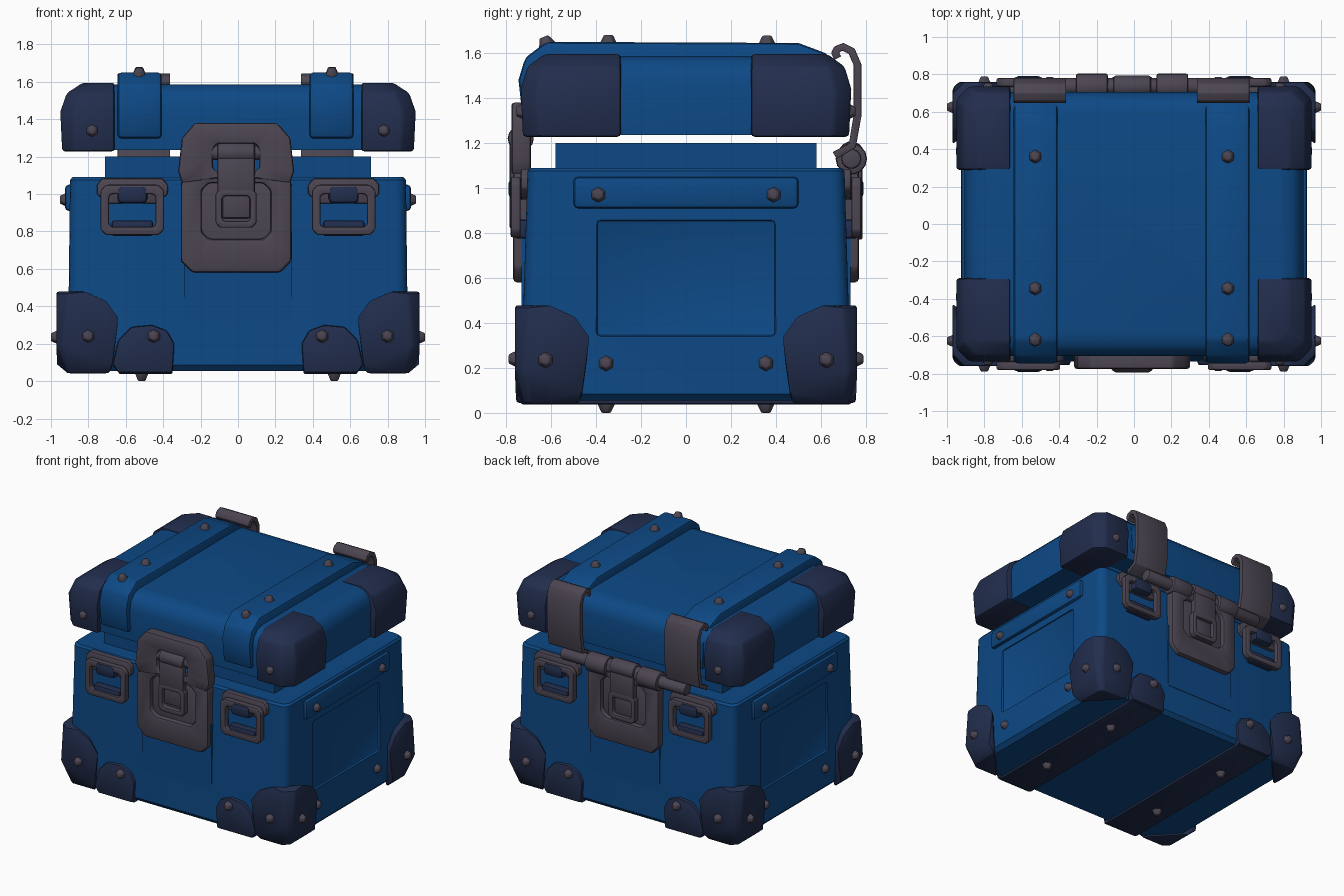
import bpy, bmesh, math
from mathutils import Vector, Matrix

if "Cube" in bpy.data.objects:
    bpy.data.objects.remove(bpy.data.objects["Cube"], do_unlink=True)


def material(name, rgb):
    m = bpy.data.materials.new(name)
    m.use_nodes = True
    m.diffuse_color = (*rgb, 1)
    m.node_tree.nodes["Principled BSDF"].inputs["Base Color"].default_value = (*rgb, 1)
    return m


BLUE = material("blue shell", (0.004, 0.066, 0.235))
NAVY = material("navy guard", (0.016, 0.027, 0.075))
GREY = material("grey metal", (0.072, 0.060, 0.084))


def finish(name, bm, mat, bevel=0.0, mirror="", dx=0.0, cutter=None):
    """Turn a bmesh into a finished object, with optional bevel, cut and mirror."""
    bmesh.ops.recalc_face_normals(bm, faces=bm.faces)
    me = bpy.data.meshes.new(name)
    bm.to_mesh(me)
    bm.free()
    me.materials.append(mat)
    ob = bpy.data.objects.new(name, me)
    bpy.context.collection.objects.link(ob)
    ob.location.x = dx
    if cutter:
        b = ob.modifiers.new("cut", "BOOLEAN")
        b.object, b.operation, b.solver = cutter, "DIFFERENCE", "EXACT"
    if bevel:
        b = ob.modifiers.new("bevel", "BEVEL")
        b.width, b.segments, b.limit_method = bevel, 2, "ANGLE"
    if mirror:
        m = ob.modifiers.new("mirror", "MIRROR")
        m.use_axis = ["x" in mirror, "y" in mirror, False]
    bpy.ops.object.select_all(action="DESELECT")
    ob.select_set(True)
    bpy.context.view_layer.objects.active = ob
    bpy.ops.object.convert(target="MESH")
    bpy.ops.object.shade_smooth_by_angle(angle=math.radians(35))
    return ob


def on_back(ob, name, dz=0.0):
    c = ob.copy()
    c.name = name
    c.rotation_euler.z = math.pi
    c.location.z += dz
    bpy.context.collection.objects.link(c)


def box(bm, x, y, z):
    m = Matrix.Translation([sum(r) / 2 for r in (x, y, z)])
    m @= Matrix.Diagonal([r[1] - r[0] for r in (x, y, z)] + [1])
    bmesh.ops.create_cube(bm, size=1, matrix=m)


def block(name, mat, x, y, z, bevel=0.015, **kw):
    bm = bmesh.new()
    box(bm, x, y, z)
    return finish(name, bm, mat, bevel, **kw)


def bridge(bm, rings, closed=False):
    n = len(rings[0])
    pairs = list(zip(rings, rings[1:])) + ([(rings[-1], rings[0])] if closed else [])
    for a, b in pairs:
        for i in range(n):
            bm.faces.new((a[i], a[(i + 1) % n], b[(i + 1) % n], b[i]))


def ring(bm, pts, axis, t):
    return [bm.verts.new((t, a, b) if axis == "x" else (a, t, b)) for a, b in pts]


def prism(name, mat, pts, axis, lo, hi, bevel=0.012, **kw):
    bm = bmesh.new()
    a, b = ring(bm, pts, axis, lo), ring(bm, pts, axis, hi)
    bridge(bm, [a, b])
    bm.faces.new(a)
    bm.faces.new(b)
    return finish(name, bm, mat, bevel, **kw)


def frame(name, mat, outer, inner, lo, hi, bevel=0.018, **kw):
    """Open frame lying in the x-z plane."""
    bm = bmesh.new()
    rs = [ring(bm, p, "y", t) for p, t in ((outer, lo), (outer, hi), (inner, hi), (inner, lo))]
    bridge(bm, rs, closed=True)
    return finish(name, bm, mat, bevel, **kw)


def chamfered(hx, z0, z1, c):
    half = [(hx - c, z0), (hx, z0 + c), (hx, z1 - c), (hx - c, z1)]
    return half + [(-x, z) for x, z in reversed(half)]


def shell(name, mat, sections, r, **kw):
    """Rounded box lofted through (z, half width, half depth) sections."""
    bm, rings = bmesh.new(), []
    for z, hx, hy in sections:
        loop = []
        for k in range(4):
            cx, cy = (hx - r) * (1, -1, -1, 1)[k], (hy - r) * (1, 1, -1, -1)[k]
            for i in range(5):
                t = math.pi / 2 * (k + i / 4)
                loop.append(bm.verts.new((cx + r * math.cos(t), cy + r * math.sin(t), z)))
        rings.append(loop)
    bridge(bm, rings)
    bm.faces.new(rings[0])
    bm.faces.new(rings[-1])
    return finish(name, bm, mat, **kw)


def hull(name, mat, pts, bevel, **kw):
    bm = bmesh.new()
    vs = [bm.verts.new(p) for p in pts]
    out = bmesh.ops.convex_hull(bm, input=vs)
    bmesh.ops.delete(bm, geom=list({g for g in out["geom_interior"]}), context="VERTS")
    bmesh.ops.dissolve_limit(bm, angle_limit=math.radians(3), verts=bm.verts, edges=bm.edges)
    return finish(name, bm, mat, bevel, **kw)


def cylinder(bm, x0, x1, y, z, r, n=14):
    m = Matrix.Translation(((x0 + x1) / 2, y, z)) @ Matrix.Rotation(math.pi / 2, 4, "Y")
    bmesh.ops.create_cone(bm, cap_ends=True, segments=n, radius1=r, radius2=r, depth=x1 - x0, matrix=m)


# Body with shallow side and front panels, and the inner box
bm = bmesh.new()
box(bm, (0.888, 1.0), (-0.40, 0.40), (0.34, 0.86))
box(bm, (-1.0, -0.888), (-0.40, 0.40), (0.34, 0.86))
cut = finish("panel_cutter", bm, BLUE, bevel=0.02)
cut.hide_render = cut.hide_viewport = True
shell("body", BLUE, [(0.055, 0.88, 0.71), (0.085, 0.91, 0.735), (1.075, 0.898, 0.705),
                     (1.09, 0.885, 0.692)], 0.06, cutter=cut)
block("inner_box", BLUE, (-0.71, 0.71), (-0.58, 0.58), (1.05, 1.2), 0)
panel = block("front_panel", BLUE, (-0.29, 0.29), (-0.732, -0.70), (0.3, 0.8), 0)
on_back(panel, "back_panel")
block("side_rail", BLUE, (0.86, 0.925), (-0.5, 0.5), (0.91, 1.05), 0.02, mirror="x")

# Lid and its two straps
shell("lid", BLUE, [(1.235, 0.90, 0.695), (1.46, 0.905, 0.705), (1.53, 0.89, 0.69),
                    (1.572, 0.85, 0.65), (1.587, 0.79, 0.59)], 0.07)
strap = [(-0.68, 1.295), (-0.725, 1.30), (-0.745, 1.48), (-0.715, 1.58), (-0.62, 1.65), (0.5, 1.645),
         (0.62, 1.60), (0.71, 1.5), (0.72, 1.3), (0.5, 1.3), (-0.5, 1.3)]
prism("lid_strap", BLUE, strap, "x", 0.395, 0.63, 0.02, mirror="x", dx=-0.013)

# Lid corner guards
pts = []
for z, ux, uy in ((1.228, 0.94, 0.725), (1.44, 0.95, 0.735), (1.54, 0.915, 0.705), (1.595, 0.83, 0.63)):
    c = 0.07
    pts += [(0.66, uy, z), (ux - c, uy, z), (ux, uy - c, z), (ux, 0.29, z), (0.66, 0.29, z)]
hull("lid_corner", NAVY, pts, 0.015, mirror="xy")

# Body corner guards, each wrapping two faces and the bottom
side = [(0.30, 0.09), (0.335, 0.34), (0.27, 0.43), (0.16, 0.48), (0.06, 0.47), (0.035, 0.2)]
pts = [(0.97 - d, 0.76, z) for d, z in side] + [(0.97, 0.76 - d, z) for d, z in side]
pts += [(0.68, 0.72, 0.042), (0.88, 0.72, 0.042), (0.91, 0.69, 0.042), (0.91, 0.47, 0.042)]
hull("body_corner", NAVY, pts, 0.012, mirror="xy")

# Bottom straps with upturned ends
block("bottom_strap", NAVY, (0.35, 0.64), (-0.735, 0.735), (0.038, 0.09), 0.01, mirror="x")
end = [(0.35, 0.045), (0.34, 0.2), (0.38, 0.27), (0.46, 0.30), (0.57, 0.29), (0.64, 0.22), (0.67, 0.09), (0.64, 0.045)]
prism("strap_end", NAVY, end, "y", 0.70, 0.755, mirror="xy")

# Rear hinges: a bent sheet hooked over the lid edge
path = [Vector(p) for p in ((0.66, 1.57), (0.645, 1.60), (0.66, 1.63), (0.70, 1.645), (0.75, 1.62),
                            (0.78, 1.55), (0.78, 1.32), (0.755, 1.18), (0.67, 1.13))]
inside = []
for i, p in enumerate(path):
    t = (path[min(i + 1, len(path) - 1)] - path[max(i - 1, 0)]).normalized()
    inside.append(p + Vector((t.y, -t.x)) * 0.035)
prism("hinge", GREY, path + inside[::-1], "x", 0.35, 0.63, 0.008, mirror="x", dx=-0.013)
bm = bmesh.new()
cylinder(bm, 0.13, 0.30, 0.735, 1.13, 0.07)
cylinder(bm, 0.0, 0.52, 0.735, 1.13, 0.045)
finish("hinge_knuckle", bm, GREY, 0.012, mirror="x", dx=-0.01)

# Latches: backing, lower frame, upper arch and clasp
lower = chamfered(0.295, 0.58, 1.12, 0.06)
back = prism("latch_backing", GREY, lower, "y", -0.735, -0.69, 0.008, dx=-0.01)
base = frame("latch_frame", GREY, lower, chamfered(0.185, 0.76, 1.06, 0.04), -0.77, -0.69, dx=-0.01)
arch = [(0.12, 1.08), (0.29, 1.06), (0.31, 1.12), (0.29, 1.30), (0.22, 1.38)]
hole = [(0.12, 1.10), (0.125, 1.15), (0.125, 1.2), (0.12, 1.25), (0.10, 1.27)]
flip = lambda p: p + [(-x, z) for x, z in reversed(p)]
hole[0] = (0.11, 1.12)
frame("latch_arch", GREY, flip(arch), flip(hole), -0.775, -0.69, 0.02, dx=-0.01)
bm = bmesh.new()
cylinder(bm, -0.10, 0.10, -0.735, 1.22, 0.058)
cylinder(bm, -0.14, 0.14, -0.735, 1.22, 0.04)
box(bm, (-0.10, 0.10), (-0.785, -0.74), (1.0, 1.2))
box(bm, (-0.075, 0.075), (-0.76, -0.72), (0.87, 1.02))
clasp = finish("latch_clasp", bm, GREY, 0.012, dx=-0.01)
loop = frame("latch_loop", GREY, chamfered(0.11, 0.82, 1.03, 0.025), chamfered(0.075, 0.855, 0.99, 0.015),
             -0.785, -0.735, 0.01, dx=-0.01)
for part, name, dz in ((back, "rear_latch_backing", 0), (base, "rear_latch_frame", 0),
                       (clasp, "rear_latch_clasp", -0.07), (loop, "rear_latch_loop", -0.05)):
    on_back(part, name, dz)

# Buckles on front and back
bx = 0.565


def shifted(p):
    return [(x + bx, z) for x, z in p]


plate = [(-0.13, 0.95), (0.13, 0.95), (0.19, 1.0), (0.19, 1.05), (0.16, 1.085), (-0.16, 1.085), (-0.19, 1.05), (-0.19, 1.0)]
prism("buckle_plate", GREY, shifted(plate), "y", 0.69, 0.735, 0.01, mirror="xy")
frame("buckle_ring", GREY, shifted(chamfered(0.17, 0.78, 1.05, 0.03)),
      shifted(chamfered(0.125, 0.825, 1.0, 0.015)), 0.735, 0.78, 0.014, mirror="xy")
block("buckle_bar", NAVY, (bx - 0.08, bx + 0.08), (0.70, 0.79), (0.95, 1.045), 0.025, mirror="xy")
block("buckle_pad", NAVY, (bx - 0.11, bx + 0.11), (0.70, 0.765), (0.775, 0.86), 0.015, mirror="xy")

# Rivets: low six-sided domes along a normal
def rivets(name, spots, **kw):
    bm = bmesh.new()
    for pos, normal in spots:
        n = Vector(normal).normalized()
        rot = n.to_track_quat("Z", "Y").to_matrix().to_4x4()
        m = Matrix.Translation(Vector(pos) + n * 0.01) @ rot
        bmesh.ops.create_cone(bm, cap_ends=True, segments=6, radius1=0.043, radius2=0.022, depth=0.045, matrix=m)
    finish(name, bm, GREY, 0.006, **kw)


X, Y, UP, DOWN = (1, 0, 0), (0, 1, 0), (0, 0, 1), (0, 0, -1)
rivets("guard_rivets", [((0.78, 0.722, 1.34), Y), ((0.80, 0.756, 0.24), Y), ((0.45, 0.754, 0.24), Y),
                        ((0.968, 0.625, 0.235), X), ((0.905, 0.355, 0.22), X), ((0.92, 0.39, 0.97), X),
                        ((0.515, 0.355, 0.033), DOWN)], mirror="xy")
rivets("strap_rivets", [((0.515, 0.36, 1.645), UP), ((0.515, -0.345, 1.648), UP),
                        ((0.515, -0.62, 1.642), (0, -0.4, 1))], mirror="x", dx=-0.013)
